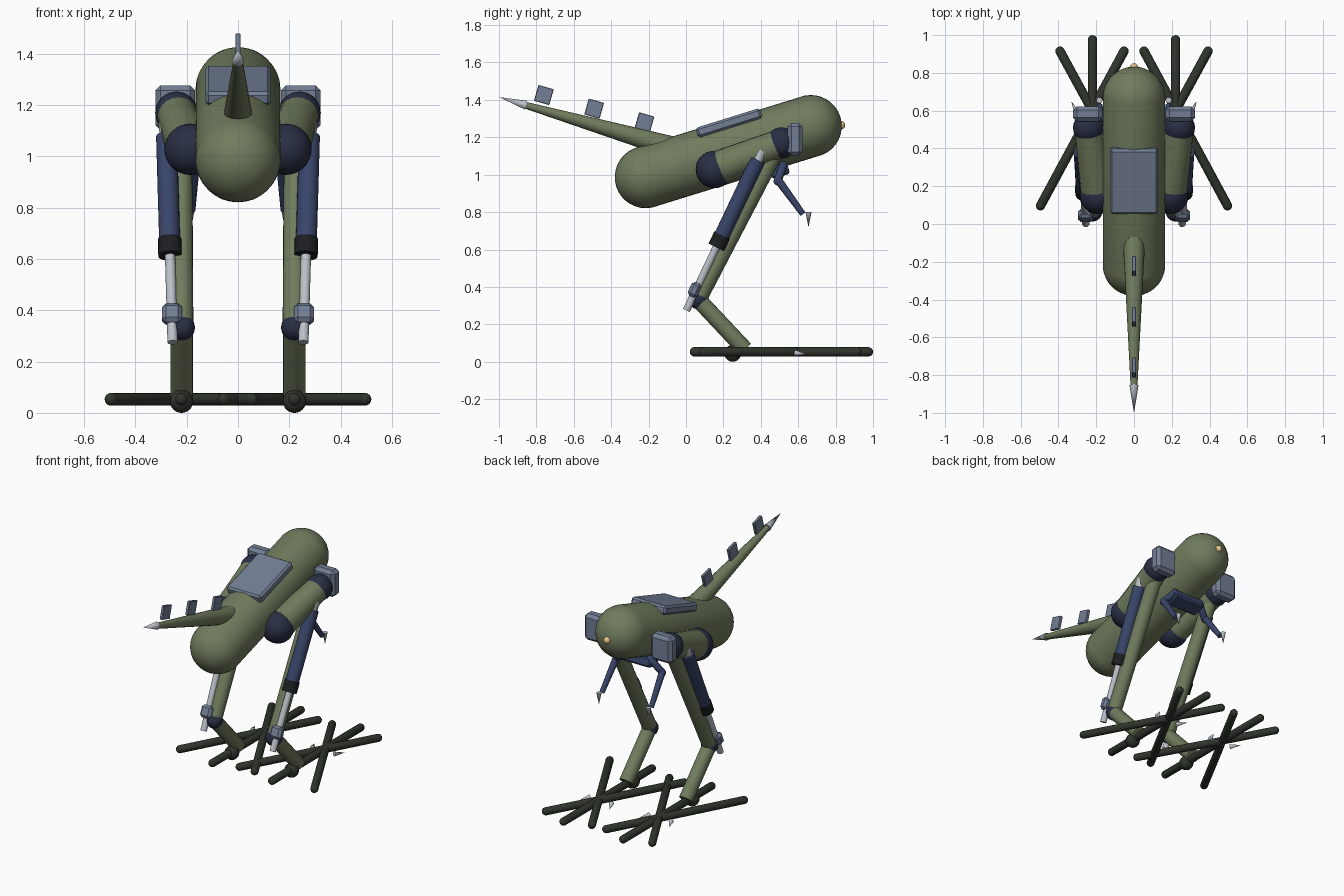
import bpy, bmesh, math
from mathutils import Vector, Matrix

if "Cube" in bpy.data.objects:
    bpy.data.objects.remove(bpy.data.objects["Cube"])


def material(name, r, g, b):
    m = bpy.data.materials.new(name)
    m.diffuse_color = (r, g, b, 1)
    m.use_nodes = True
    m.node_tree.nodes["Principled BSDF"].inputs["Base Color"].default_value = m.diffuse_color
    return m


GREEN = material("olive", .16, .2, .11)
JOINT = material("joint", .022, .028, .058)
NAVY = material("navy", .04, .058, .14)
FOOT = material("foot", .028, .035, .025)
PLATE = material("plate", .17, .21, .3)
STEEL = material("steel", .5, .53, .58)
BLACK = material("black", .012, .013, .015)
AMBER = material("amber", .8, .55, .25)


def finish(name, bm, mat, matrix):
    me = bpy.data.meshes.new(name)
    bm.transform(matrix)
    bmesh.ops.recalc_face_normals(bm, faces=bm.faces)
    for f in bm.faces:
        f.smooth = True
    bm.to_mesh(me)
    bm.free()
    me.set_sharp_from_angle(angle=math.radians(32))
    me.materials.append(mat)
    ob = bpy.data.objects.new(name, me)
    bpy.context.collection.objects.link(ob)
    return ob


def along(p, q):
    p, q = Vector(p), Vector(q)
    rot = (q - p).to_track_quat('Z', 'Y').to_matrix().to_4x4()
    return Matrix.Translation((p + q) / 2) @ rot, (q - p).length


def tube(name, p, q, r1, r2, mat, sides=20):
    mx, length = along(p, q)
    bm = bmesh.new()
    bmesh.ops.create_cone(bm, cap_ends=True, segments=sides, radius1=r1, radius2=r2, depth=length)
    return finish(name, bm, mat, mx)


def capsule(name, p, q, r, mat, sides=16, rings=9):
    # p and q are the centres of the round ends
    mx, length = along(p, q)
    bm = bmesh.new()
    bmesh.ops.create_uvsphere(bm, u_segments=sides, v_segments=rings, radius=r)
    for v in bm.verts:
        v.co.z += math.copysign(length / 2, v.co.z)
    return finish(name, bm, mat, mx)


def ball(name, p, r, mat):
    bm = bmesh.new()
    bmesh.ops.create_uvsphere(bm, u_segments=24, v_segments=16, radius=r)
    return finish(name, bm, mat, Matrix.Translation(p))


def box(name, p, size, tilt, bevel, mat):
    bm = bmesh.new()
    bmesh.ops.create_cube(bm, size=1)
    bm.transform(Matrix.Diagonal((*size, 1)))
    bmesh.ops.bevel(bm, geom=bm.edges[:], offset=bevel, segments=1, affect='EDGES')
    mx = Matrix.Translation(p) @ Matrix.Rotation(math.radians(tilt), 4, 'X')
    return finish(name, bm, mat, mx)


# Body, back plate, eye and chest block
capsule("body", (0, -.215, .987), (0, .667, 1.26), .166, GREEN, 32, 17)
box("back_plate", (0, .23, 1.277), (.255, .36, .055), 17.3, .012, PLATE)
ball("eye", (0, .828, 1.265), .023, AMBER)
box("chest_block", (0, .5, 1.02), (.23, .1, .06), 17.3, .01, NAVY)

# Tail with fins and a metal tip
tube("tail", (0, -.06, 1.142), (0, -.86, 1.372), .06, .018, GREEN)
tube("tail_tip", (0, -.855, 1.372), (0, -1, 1.415), .024, 0, STEEL)
for i in range(3):
    box(f"tail_fin_{i}", (0, -.222 - .269 * i, 1.28 + .073 * i), (.02, .085, .088), -16, .003, PLATE)

for s, side in ((1, "right"), (-1, "left")):
    def P(x, y, z):
        return (s * x, y, z)

    # Thigh and joints
    ball(f"hip_joint_{side}", P(.187, .152, 1.028), .1, JOINT)
    tube(f"thigh_{side}", P(.187, .152, 1.028), P(.24, .51, 1.17), .093, .076, GREEN)
    ball(f"knee_joint_{side}", P(.24, .51, 1.17), .083, JOINT)
    box(f"knee_guard_{side}", P(.245, .583, 1.19), (.155, .08, .175), 0, .02, PLATE)

    # Lower leg
    tube(f"shin_{side}", P(.225, .49, 1.15), P(.22, .065, .335), .046, .046, GREEN)
    ball(f"ankle_joint_{side}", P(.22, .065, .333), .052, JOINT)
    tube(f"lower_leg_{side}", P(.22, .065, .333), P(.22, .316, .066), .044, .044, GREEN)

    # Piston beside the shin
    top, foot = Vector(P(.28, .408, 1.13)), Vector(P(.255, .002, .275))
    for part, a, b, r, m in (("mount", 0, .09, .028, STEEL), ("barrel", .06, .57, .041, NAVY),
                             ("collar", .53, .605, .046, BLACK), ("rod", .6, 1, .02, STEEL)):
        tube(f"piston_{part}_{side}", top.lerp(foot, a), top.lerp(foot, b), r, r, m)
    box(f"piston_clamp_{side}", P(.257, .045, .385), (.078, .055, .08), -25, .015, PLATE)

    # Foot: three crossing bars, heel ball and small claws
    capsule(f"toe_middle_{side}", P(.22, .045, .053), P(.22, .975, .053), .025, FOOT)
    capsule(f"toe_outer_{side}", P(-.055, .097, .053), P(.392, .915, .053), .025, FOOT)
    capsule(f"toe_inner_{side}", P(.495, .097, .053), P(.053, .915, .053), .025, FOOT)
    ball(f"heel_{side}", P(.22, .25, .045), .045, FOOT)
    for d in (-1, 1):
        tube(f"toe_claw_{side}_{d}", P(.22 + d * .08, .585, .047), P(.22 + d * .112, .65, .04),
             .015, 0, STEEL, 12)

    # Small arm
    capsule(f"upper_arm_{side}", P(.1, .52, 1.05), P(.17, .49, .965), .022, NAVY)
    tube(f"forearm_{side}", P(.17, .49, .975), P(.182, .625, .79), .022, .016, NAVY)
    tube(f"hand_claw_{side}", P(.183, .655, .8), P(.183, .655, .72), .016, 0, STEEL, 12)
